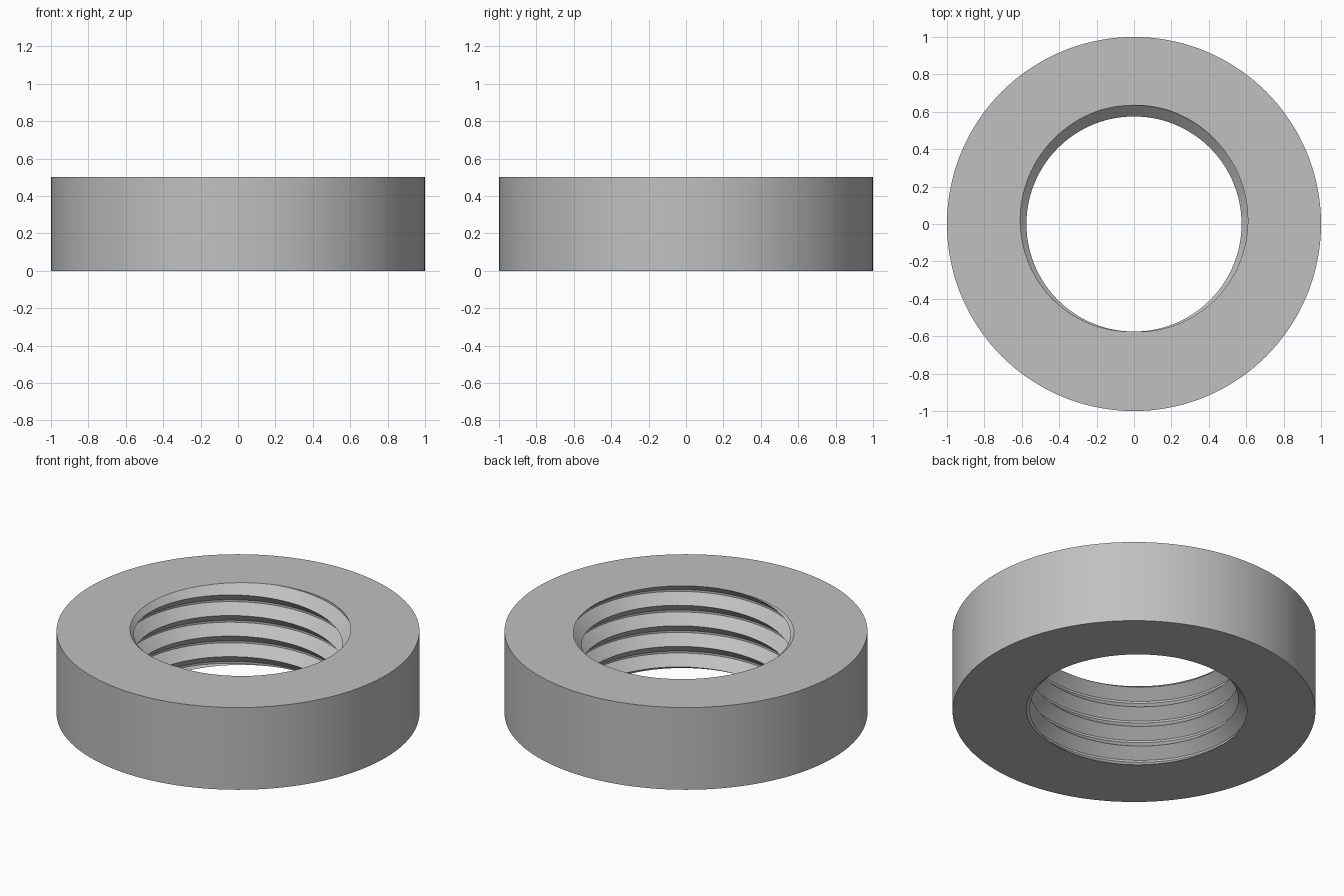
import bpy, bmesh, math

cube = bpy.data.objects.get("Cube")
if cube:
    bpy.data.objects.remove(cube, do_unlink=True)

HEIGHT, OUTER, CREST, ROOT = 0.5, 1.0, 0.575, 0.635
PITCH = HEIGHT / 4
FLAT = 0.048        # half of the thread's root flat, in pitches
SEGMENTS = 144

# Plain grey metal
metal = bpy.data.materials.new("grey metal")
metal.use_nodes = True
grey = (0.53, 0.53, 0.53, 1)
metal.diffuse_color = grey
metal.node_tree.nodes["Principled BSDF"].inputs["Base Color"].default_value = grey


def thread_radius(z, lift):
    """Bore radius at height z, where lift is the helix rise at this angle."""
    u = (z - HEIGHT - lift) / PITCH
    away = abs(u - round(u))            # 0 at the root, 0.5 at the crest
    t = max(0, (away - FLAT) / (0.5 - FLAT))
    return ROOT + (CREST - ROOT) * t


def section(angle):
    """Closed radial cross-section (radius, height) with the thread cut at top and bottom."""
    lift = PITCH * (angle / math.tau - 0.25)
    points = [(OUTER, HEIGHT), (OUTER, 0)]
    for turn in range(-6, 3):
        for u in (-FLAT, FLAT, 0.5):
            z = min(max(HEIGHT + lift + PITCH * (turn + u), 0), HEIGHT)
            points.append((thread_radius(z, lift), z))
    return points


# Threaded ring: sweep the section once round, right-handed
bm = bmesh.new()
columns = []
for i in range(SEGMENTS + 1):
    a = math.tau * i / SEGMENTS
    columns.append([bm.verts.new((r * math.cos(a), r * math.sin(a), z))
                    for r, z in section(a)])
for left, right in zip(columns, columns[1:]):
    for j in range(len(left)):
        bm.faces.new((left[j - 1], left[j], right[j], right[j - 1]))

# Join the seam and drop the collapsed faces beyond each end
bmesh.ops.remove_doubles(bm, verts=bm.verts, dist=1e-5)
bmesh.ops.dissolve_degenerate(bm, edges=bm.edges, dist=1e-5)
bmesh.ops.recalc_face_normals(bm, faces=bm.faces)

mesh = bpy.data.meshes.new("threaded_ring")
bm.to_mesh(mesh)
bm.free()
mesh.materials.append(metal)
ring = bpy.data.objects.new("threaded_ring", mesh)
bpy.context.collection.objects.link(ring)
bpy.context.view_layer.objects.active = ring
ring.select_set(True)
bpy.ops.object.shade_smooth_by_angle(angle=math.radians(30))
